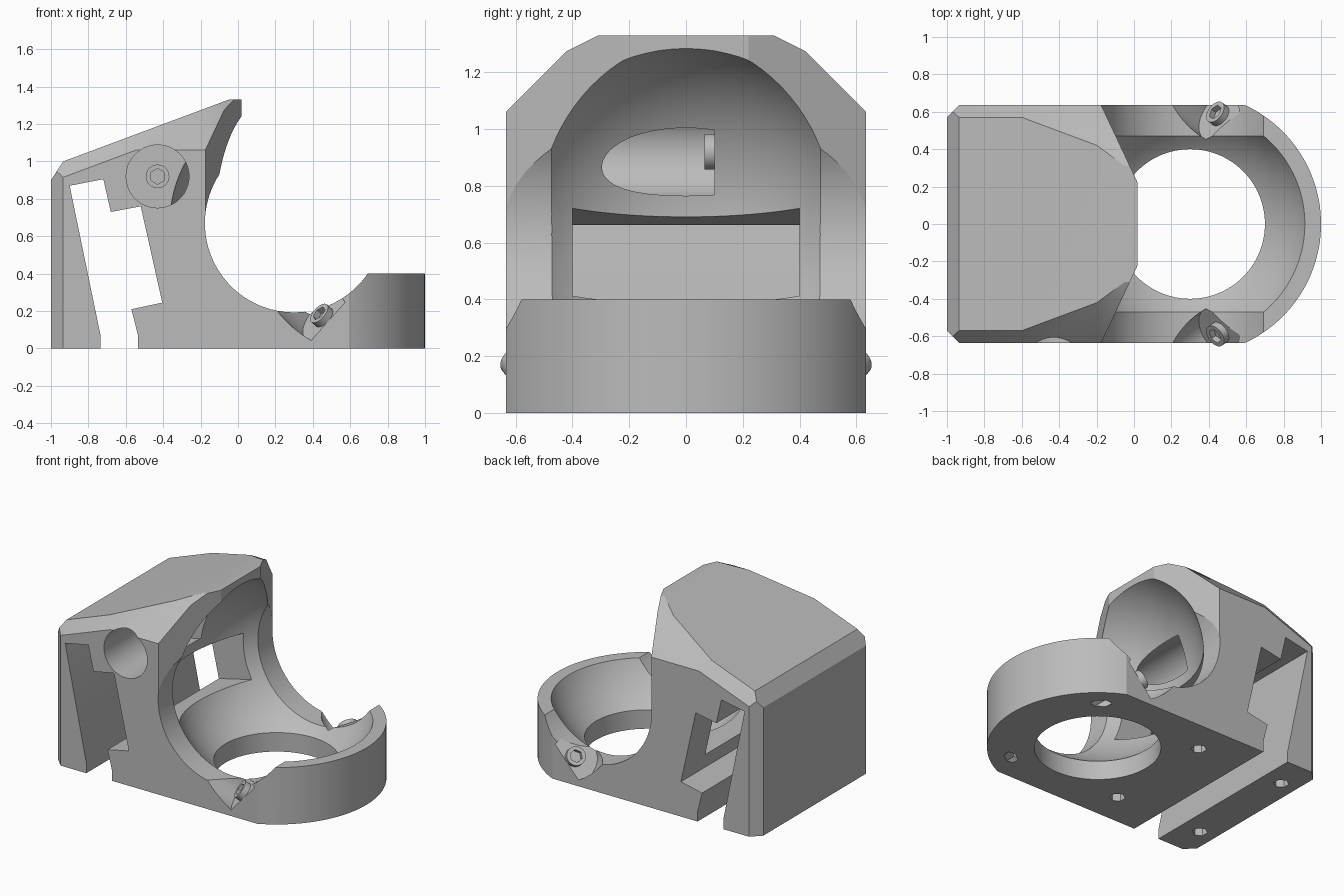
import bpy
import bmesh
import math
from mathutils import Vector

cube = bpy.data.objects.get("Cube")
if cube:
    bpy.data.objects.remove(cube, do_unlink=True)

grey = bpy.data.materials.new("plain grey")
grey.use_nodes = True
grey.diffuse_color = (0.5, 0.5, 0.5, 1)
grey.node_tree.nodes["Principled BSDF"].inputs["Base Color"].default_value = (0.5, 0.5, 0.5, 1)


def add(name, bm):
    bmesh.ops.recalc_face_normals(bm, faces=bm.faces)
    mesh = bpy.data.meshes.new(name)
    bm.to_mesh(mesh)
    bm.free()
    mesh.materials.append(grey)
    ob = bpy.data.objects.new(name, mesh)
    bpy.context.collection.objects.link(ob)
    return ob


def prism(name, points, start, end):
    """Extrude a closed outline of 3D points along the vector end - start."""
    bm = bmesh.new()
    face = bm.faces.new([bm.verts.new(Vector(p) + Vector(start)) for p in points])
    out = bmesh.ops.extrude_face_region(bm, geom=[face])
    verts = [v for v in out["geom"] if isinstance(v, bmesh.types.BMVert)]
    bmesh.ops.translate(bm, verts=verts, vec=Vector(end) - Vector(start))
    return add(name, bm)


def side_prism(name, xz, half):
    return prism(name, [(x, 0, z) for x, z in xz], (0, -half, 0), (0, half, 0))


def rod(name, a, b, radius, sides=64):
    a, b = Vector(a), Vector(b)
    bm = bmesh.new()
    bmesh.ops.create_cone(bm, cap_ends=True, segments=sides, radius1=radius,
                          radius2=radius, depth=(b - a).length)
    turn = (b - a).to_track_quat("Z", "Y").to_matrix()
    bmesh.ops.rotate(bm, verts=bm.verts, matrix=turn)
    bmesh.ops.translate(bm, verts=bm.verts, vec=(a + b) / 2)
    return add(name, bm)


def combine(ob, tool, mode="DIFFERENCE"):
    mod = ob.modifiers.new("join", "BOOLEAN")
    mod.operation, mod.solver, mod.object = mode, "EXACT", tool
    bpy.context.view_layer.objects.active = ob
    bpy.ops.object.modifier_apply(modifier=mod.name)
    bpy.data.objects.remove(tool, do_unlink=True)


def smooth(ob):
    bpy.ops.object.select_all(action="DESELECT")
    ob.select_set(True)
    bpy.context.view_layer.objects.active = ob
    bpy.ops.object.shade_smooth_by_angle(angle=math.radians(25))


# Faceted hood: a box trimmed by slanted planes
W = 0.635
bm = bmesh.new()
bmesh.ops.create_cube(bm, size=1)
for v in bm.verts:
    v.co = ((v.co.x + 0.5) * 1.02 - 1, v.co.y * 2 * W, (v.co.z + 0.5) * 1.33)
planes = [((-1, 0, 0.9), (-0.1, 0, 0.065)), ((-0.935, 0, 1), (-0.33, 0, 0.885))]
for s in (-1, 1):
    planes += [
        ((-1, s * 0.57, 0), (-1, s, 0)),
        ((0, s * W, 1.06), (0, s, 1)),
        ((0, s * 0.42, 1.275), (0, s, 2)),
        ((-0.935, s * W, 0.915), (-0.31, s * 1.08, 0.83)),
        ((-0.175, s * W, 0), (0.415, s * 0.195, 0)),
    ]
for co, no in planes:
    geom = bm.verts[:] + bm.edges[:] + bm.faces[:]
    cut = bmesh.ops.bisect_plane(bm, geom=geom, dist=1e-5, plane_co=co, plane_no=no, clear_outer=True)
    edges = [e for e in cut["geom_cut"] if isinstance(e, bmesh.types.BMEdge)]
    bmesh.ops.contextual_create(bm, geom=edges)
body = add("duct_body", bm)

# Base with a rounded end, and side cheeks
CX, CZ = 0.3, 0.67
a0 = math.asin(W / 0.7)
arc = [a0 * (1 - i / 24) for i in range(49)]
outline = [(-0.6, -W, 0), (-0.6, W, 0)]
outline += [(CX + 0.7 * math.cos(a), 0.7 * math.sin(a), 0) for a in arc]
combine(body, prism("base", outline, (0, 0, 0), (0, 0, 0.4)), "UNION")
combine(body, side_prism("cheeks", [(-0.6, 0), (CX, 0), (CX, CZ), (-0.6, CZ)], W), "UNION")

# Spherical chamber, cross bore and outlet
bm = bmesh.new()
bmesh.ops.create_uvsphere(bm, u_segments=96, v_segments=48, radius=0.672)
bmesh.ops.translate(bm, verts=bm.verts, vec=(CX, 0, CZ + 0.003))
combine(body, add("chamber", bm))
combine(body, rod("cross_bore", (CX, -1, CZ), (CX, 1, CZ), 0.477, 96))
combine(body, rod("outlet", (CX, 0, -0.2), (CX, 0, 0.4), 0.4, 96))

# Tilted rail slot and the window from it into the chamber
slot = [(-0.9, 0.87), (-0.72, 0.905), (-0.68, 0.73), (-0.52, 0.76), (-0.405, 0.245),
        (-0.57, 0.21), (-0.535, 0.07), (-0.535, -0.1), (-0.735, -0.1), (-0.735, 0.07)]
combine(body, side_prism("slot", slot, 1))
window = [(-0.55, 0.65), (-0.1, 0.752), (-0.1, 0.43), (-0.46, 0.345)]
combine(body, side_prism("window", window, 0.4))

# Side screw well
combine(body, rod("side_well", (-0.43, -1, 0.92), (-0.43, 0.1, 0.92), 0.168))

# Hexagonal holes in the underside
for x in (-0.2, -0.88):
    for s in (-1, 1):
        combine(body, rod("hole", (x, s * 0.4, -0.1), (x, s * 0.4, 0.2), 0.05, 6))


def screw(name, seat, axis, height):
    seat, axis = Vector(seat), Vector(axis).normalized()
    head = rod(name, seat - axis * 0.01, seat + axis * height, 0.063, 32)
    combine(head, rod("socket", seat + axis * 0.005, seat + axis * 0.1, 0.042, 6))
    smooth(head)


# Angled corner pockets with their screws
for s, side in ((-1, "right"), (1, "left")):
    seat = Vector((0.46, s * 0.58, 0.165))
    axis = Vector((-0.655, s * 0.478, 0.584)).normalized()
    combine(body, rod("pocket", seat, seat + axis * 0.6, 0.15))
    combine(body, rod("shaft", seat - axis * 0.4, seat + axis * 0.1, 0.042, 6))
    screw(side + "_corner_screw", seat, axis, 0.04)
screw("well_screw", (-0.43, 0.1, 0.92), (0, -1, 0), 0.035)
smooth(body)
